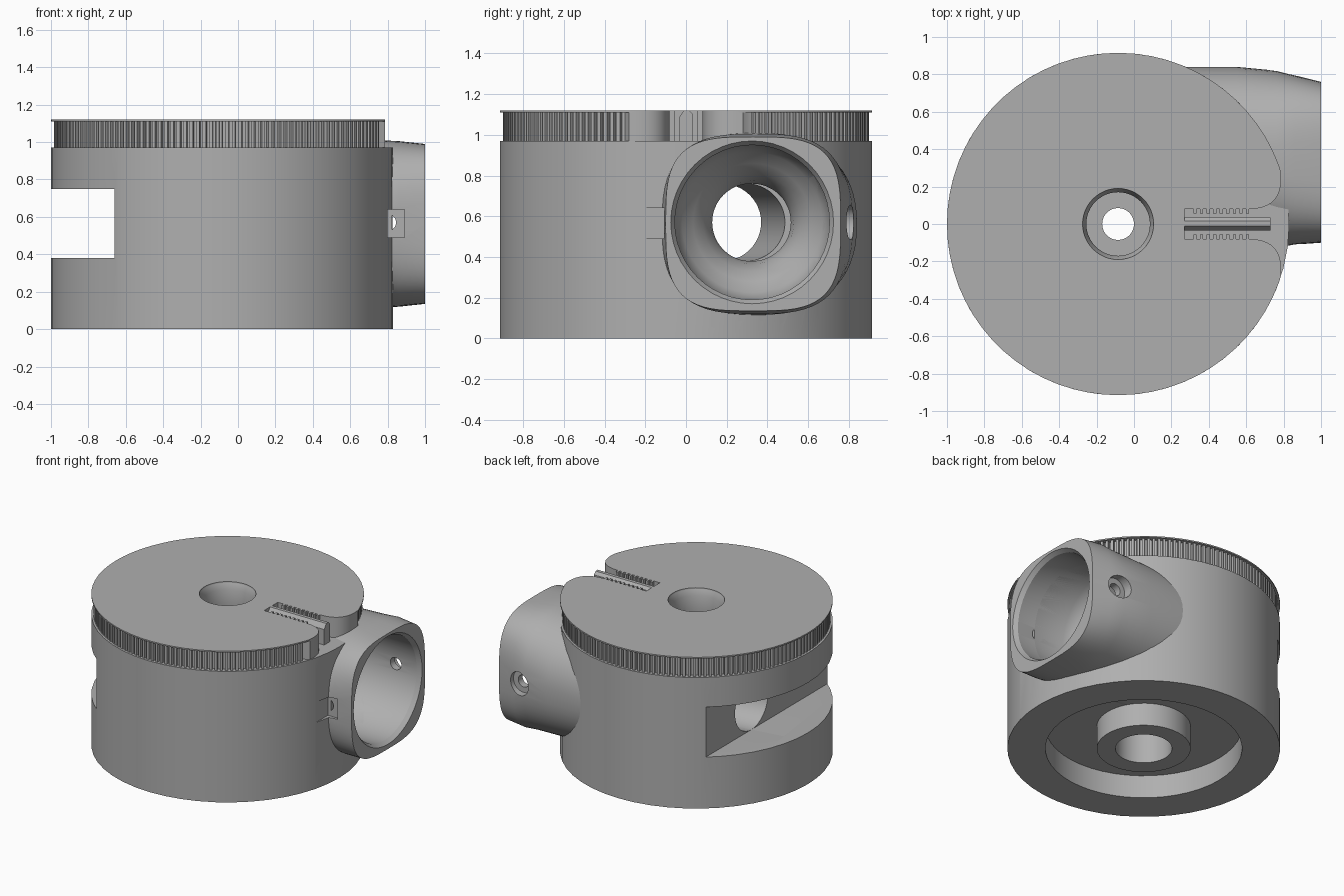
import bpy, bmesh
from math import sin, cos, pi, radians, copysign
from mathutils import Matrix, Vector

if "Cube" in bpy.data.objects:
    bpy.data.objects.remove(bpy.data.objects["Cube"], do_unlink=True)

grey = bpy.data.materials.new("plain_grey")
grey.use_nodes = True
COLOUR = (0.43, 0.43, 0.43, 1)
grey.diffuse_color = COLOUR
grey.node_tree.nodes["Principled BSDF"].inputs["Base Color"].default_value = COLOUR

CX = -0.085      # drum axis
R = 0.915        # drum radius
HY, HZ = 0.325, 0.57   # socket axis


def make(name, bm, matrix=None):
    if matrix:
        bm.transform(matrix)
    bmesh.ops.recalc_face_normals(bm, faces=bm.faces)
    mesh = bpy.data.meshes.new(name)
    bm.to_mesh(mesh)
    bm.free()
    mesh.materials.append(grey)
    obj = bpy.data.objects.new(name, mesh)
    bpy.context.collection.objects.link(obj)
    return obj


def loft(name, rings, matrix=None, closed=False):
    """Skin a list of equal rings; cap the ends, or join them if closed."""
    bm = bmesh.new()
    loops = [[bm.verts.new(p) for p in ring] for ring in rings]
    n = len(loops[0])
    pairs = list(zip(loops, loops[1:]))
    if closed:
        pairs.append((loops[-1], loops[0]))
    else:
        bm.faces.new(loops[0])
        bm.faces.new(loops[-1])
    for a, b in pairs:
        for i in range(n):
            j = (i + 1) % n
            bm.faces.new((a[i], a[j], b[j], b[i]))
    return make(name, bm, matrix)


def lathe(name, profile, matrix=None, closed=False, n=48):
    rings = [[(r * cos(2 * pi * i / n), r * sin(2 * pi * i / n), z) for i in range(n)]
             for r, z in profile]
    return loft(name, rings, matrix, closed)


def prism(name, outline, z0, z1, matrix=None):
    return loft(name, [[(x, y, z) for x, y in outline] for z in (z0, z1)], matrix)


def box(name, lo, hi):
    corners = [(lo[0], lo[1]), (hi[0], lo[1]), (hi[0], hi[1]), (lo[0], hi[1])]
    return prism(name, corners, lo[2], hi[2])


def rod(name, a, b, r, n=32):
    a, b = Vector(a), Vector(b)
    turn = (b - a).to_track_quat('Z', 'Y').to_matrix().to_4x4()
    return lathe(name, [(r, 0), (r, (b - a).length)], Matrix.Translation(a) @ turn, n=n)


def cut(obj, cutters):
    bpy.context.view_layer.objects.active = obj
    for c in cutters:
        mod = obj.modifiers.new("cut", 'BOOLEAN')
        mod.operation = 'DIFFERENCE'
        mod.solver = 'EXACT'
        mod.object = c
        bpy.ops.object.modifier_apply(modifier=mod.name)


axis = Matrix.Translation((CX, 0, 0))
along_x = Matrix.Rotation(pi / 2, 4, 'Y')

# Drum
drum = lathe("drum", [(R, 0), (R, 0.97)], axis)

# Socket: rounded-square mouth blending to a rounder root
sections = [  # x, y range, z range, squareness
    (0.15, -0.11, 0.84, 0.13, 1.0, 2.2), (0.55, -0.11, 0.84, 0.12, 1.0, 2.3),
    (0.76, -0.13, 0.82, 0.115, 1.01, 2.5), (0.86, -0.11, 0.795, 0.12, 1.005, 3.0),
    (1.0, -0.10, 0.76, 0.135, 0.99, 3.4)]
rings = []
for x, y0, y1, z0, z1, p in sections:
    ring = []
    for i in range(64):
        c, s = cos(2 * pi * i / 64), sin(2 * pi * i / 64)
        ring.append((x, (y0 + y1) / 2 + (y1 - y0) / 2 * copysign(abs(c) ** (2 / p), c),
                     (z0 + z1) / 2 + (z1 - z0) / 2 * copysign(abs(s) ** (2 / p), s)))
    rings.append(ring)
socket = loft("socket", rings)


# Toothed wheel outline with a clamp slot on the +x side
def half_slot():
    """Upper slot wall, from the rim inwards."""
    a, b, c = Vector((0.87, 0.28)), Vector((0.89, 0.08)), Vector((0.70, 0.08))
    pts = []
    for i in range(11):
        t = i / 10
        q = a * (1 - t) ** 2 + b * 2 * t * (1 - t) + c * t * t
        pts.append((q.x, q.y))
    for k in range(9):
        x = 0.70 - 0.035 * k
        pts += [(x, 0.057), (x - 0.017, 0.057), (x - 0.017, 0.08), (x - 0.035, 0.08)]
    return pts + [(0.355, 0.08)]


def wheel_outline(teeth):
    start, span, pts = radians(20), radians(320), []
    if teeth:
        step = span / teeth
        for k in range(teeth):
            for f, r in ((0, 0.9), (0.5, 0.9), (0.55, 0.875), (0.95, 0.875)):
                t = start + (k + f) * step
                pts.append((r * cos(t), r * sin(t)))
    else:
        for k in range(61):
            t = start + span * k / 60
            pts.append((R * cos(t), R * sin(t)))
    wall = half_slot()
    return pts + [(x, -y) for x, y in wall] + wall[::-1]


wheel = prism("toothed_wheel", wheel_outline(142), 0.97, 1.11, axis)
cap = prism("wheel_cap", wheel_outline(0), 1.11, 1.12, axis)

# Clamp rail standing in the slot
section = [(-0.035, 0.96), (0.035, 0.96), (0.035, 1.1), (0.015, 1.12),
           (-0.01, 1.12), (-0.035, 1.085)]
rail = loft("clamp_rail", [[(x, y, z) for y, z in section] for x in (0.27, 0.73)])

# Cutters
spindle = lathe("spindle_cutter", [(0.19, -0.1), (0.19, 0.3), (0.085, 0.3), (0.085, 0.82),
                                   (0.17, 0.82), (0.17, 1.07), (0.19, 1.115), (0.19, 1.2)], axis)
recess = lathe("recess_cutter", [(0.315, -0.1), (0.66, -0.1), (0.66, 0.17), (0.315, 0.17)],
               axis, closed=True)
funnel = lathe("funnel_cutter", [(0.19, 0.1), (0.19, 0.24), (0.205, 0.32), (0.24, 0.39),
                                 (0.29, 0.45), (0.345, 0.5), (0.38, 0.58), (0.38, 0.97),
                                 (0.4, 1.0), (0.4, 1.1)],
               Matrix.Translation((0, HY, HZ)) @ along_x)
passage = rod("passage_cutter", (0.3, HY, HZ), (-0.9, 0.14, HZ), 0.19, 48)
side_slot = box("side_slot_cutter", (-1.2, -1.2, 0.38), (-0.66, 1.2, 0.75))
notch = box("notch_cutter", (0.8, -0.35, 0.49), (0.89, -0.09, 0.64))
screw = rod("screw_cutter", (0.8, -0.2, HZ), (0.8, 1.0, HZ), 0.045)
counterbore = rod("counterbore_cutter", (0.8, 0.755, HZ), (0.8, 1.0, HZ), 0.085)

cut(drum, [spindle, recess, funnel, passage, side_slot, notch])
cut(socket, [recess, funnel, passage, notch, screw, counterbore])
cut(wheel, [spindle])
cut(cap, [spindle])
for c in (spindle, recess, funnel, passage, side_slot, notch, screw, counterbore):
    bpy.data.objects.remove(c, do_unlink=True)

# Shading
for obj in (drum, socket, wheel, cap, rail):
    bpy.ops.object.select_all(action='DESELECT')
    obj.select_set(True)
    bpy.context.view_layer.objects.active = obj
    bpy.ops.object.shade_smooth_by_angle(angle=radians(25))
